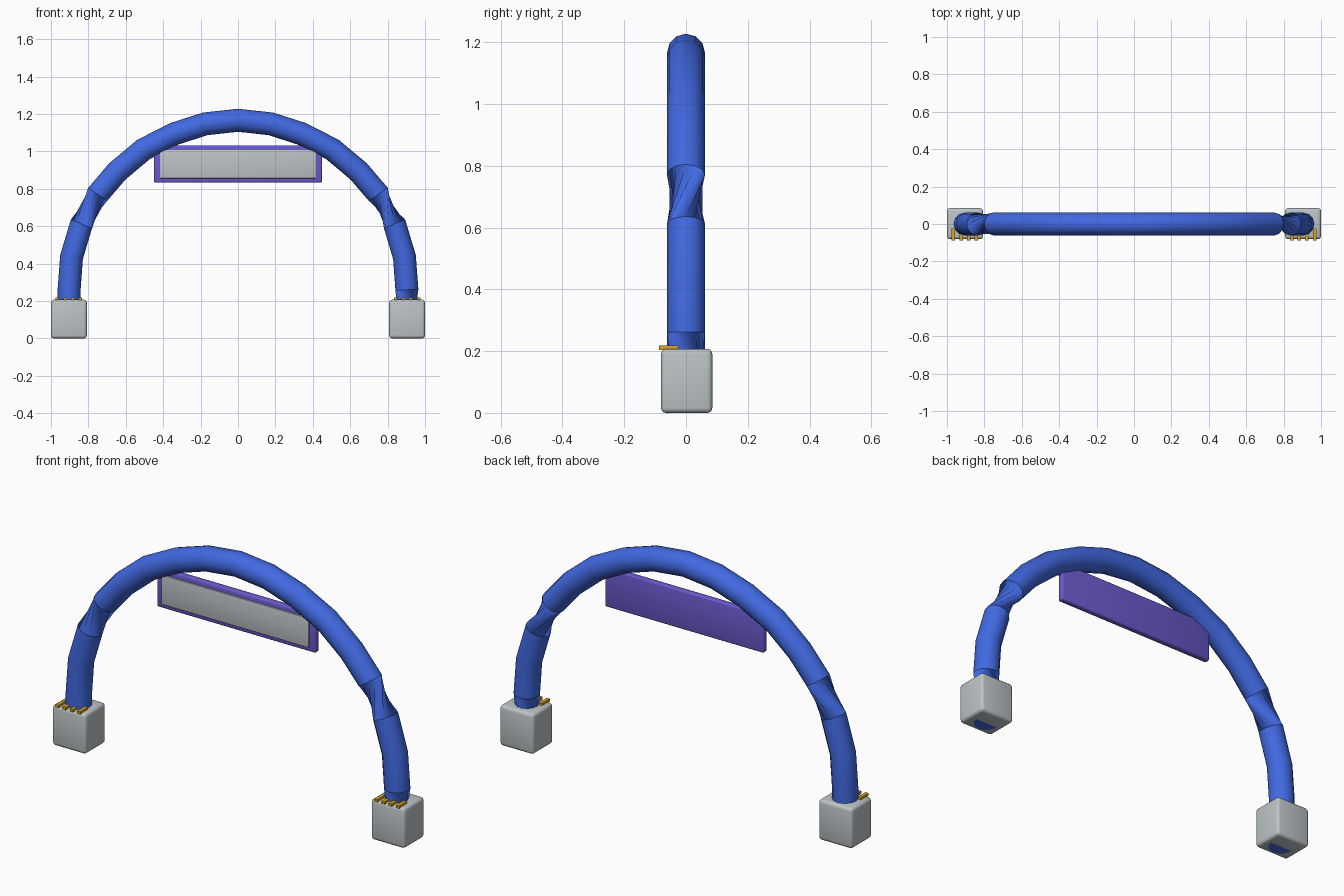
import bpy
import bmesh
import math
from mathutils import Vector

cube = bpy.data.objects.get("Cube")
if cube:
    bpy.data.objects.remove(cube)


def material(name, rgb):
    mat = bpy.data.materials.new(name)
    mat.use_nodes = True
    mat.diffuse_color = (*rgb, 1)
    mat.node_tree.nodes["Principled BSDF"].inputs["Base Color"].default_value = (*rgb, 1)
    return mat


BLUE = material("royal blue", (0.053, 0.141, 0.753))
GREY = material("light grey", (0.51, 0.55, 0.57))
PURPLE = material("slate purple", (0.144, 0.102, 0.61))
GOLD = material("gold", (0.70, 0.376, 0.014))


def add_object(name, bm, mat, angle):
    mesh = bpy.data.meshes.new(name)
    bmesh.ops.recalc_face_normals(bm, faces=bm.faces)
    bm.to_mesh(mesh)
    bm.free()
    mesh.materials.append(mat)
    obj = bpy.data.objects.new(name, mesh)
    bpy.context.collection.objects.link(obj)
    bpy.ops.object.select_all(action="DESELECT")
    obj.select_set(True)
    bpy.context.view_layer.objects.active = obj
    bpy.ops.object.shade_smooth_by_angle(angle=math.radians(angle))
    return obj


def box(name, low, high, mat, bevel=0.0):
    """Box between two corners, with optional rounded edges."""
    low, high = Vector(low), Vector(high)
    bm = bmesh.new()
    bmesh.ops.create_cube(bm, size=1)
    for v in bm.verts:
        v.co = (low + high) / 2 + v.co * (high - low)
    if bevel:
        bmesh.ops.bevel(bm, geom=bm.edges[:], offset=bevel, segments=3,
                        profile=0.5, affect="EDGES")
    return add_object(name, bm, mat, 40)


# Arch tube: rings along a bent path, twisted where it pinches
SIDES, RADIUS = 12, 0.0615
half = [(0.90, 0.0), (0.903, 0.26), (0.89, 0.435), (0.837, 0.612), (0.75, 0.77),
        (0.645, 0.893), (0.505, 1.01), (0.34, 1.094), (0.175, 1.147)]
path = [Vector((-x, 0, z)) for x, z in half] + [Vector((0, 0, 1.166))]
path += [Vector((x, 0, z)) for x, z in reversed(half)]
twists = {4: 90, len(path) - 4: -90, len(path) - 1: 90}

bm = bmesh.new()
rings, roll = [], 0
last = len(path) - 1
for i, p in enumerate(path):
    roll += math.radians(twists.get(i, 0))
    before = (p - path[i - 1]).normalized() if i > 0 else Vector((0, 0, 1))
    after = (path[i + 1] - p).normalized() if i < last else Vector((0, 0, -1))
    tangent = (before + after).normalized()
    side = Vector((0, 1, 0))
    out = side.cross(tangent)
    ring = []
    for k in range(SIDES):
        a = roll + math.tau * k / SIDES
        co = p + RADIUS * (math.cos(a) * side + math.sin(a) * out)
        if i in (0, last):
            co.z = 0.02 * co.y  # slightly tilted foot
        ring.append(bm.verts.new(co))
    rings.append(ring)
for a, b in zip(rings, rings[1:]):
    for k in range(SIDES):
        n = (k + 1) % SIDES
        bm.faces.new((a[k], a[n], b[n], b[k]))
bm.faces.new(rings[0])
bm.faces.new(rings[-1])
add_object("arch_tube", bm, BLUE, 35)

# Base blocks, each with four gold slats on top at the front
for label, s in (("right", -1), ("left", 1)):
    cx = s * 0.904
    box(label + "_base", (cx - 0.096, -0.081, 0), (cx + 0.096, 0.085, 0.207), GREY, 0.016)
    for k in range(4):
        x = cx + (k - 1.5) * 0.041
        box(f"{label}_slat_{k + 1}", (x - 0.009, -0.088, 0.204),
            (x + 0.009, -0.024, 0.218), GOLD)

# Hanging sign: rounded backing with a raised face plate
box("sign_frame", (-0.45, -0.016, 0.833), (0.45, 0.016, 1.031), PURPLE, 0.008)
box("sign_face", (-0.417, -0.025, 0.856), (0.417, -0.014, 1.007), GREY, 0.003)
